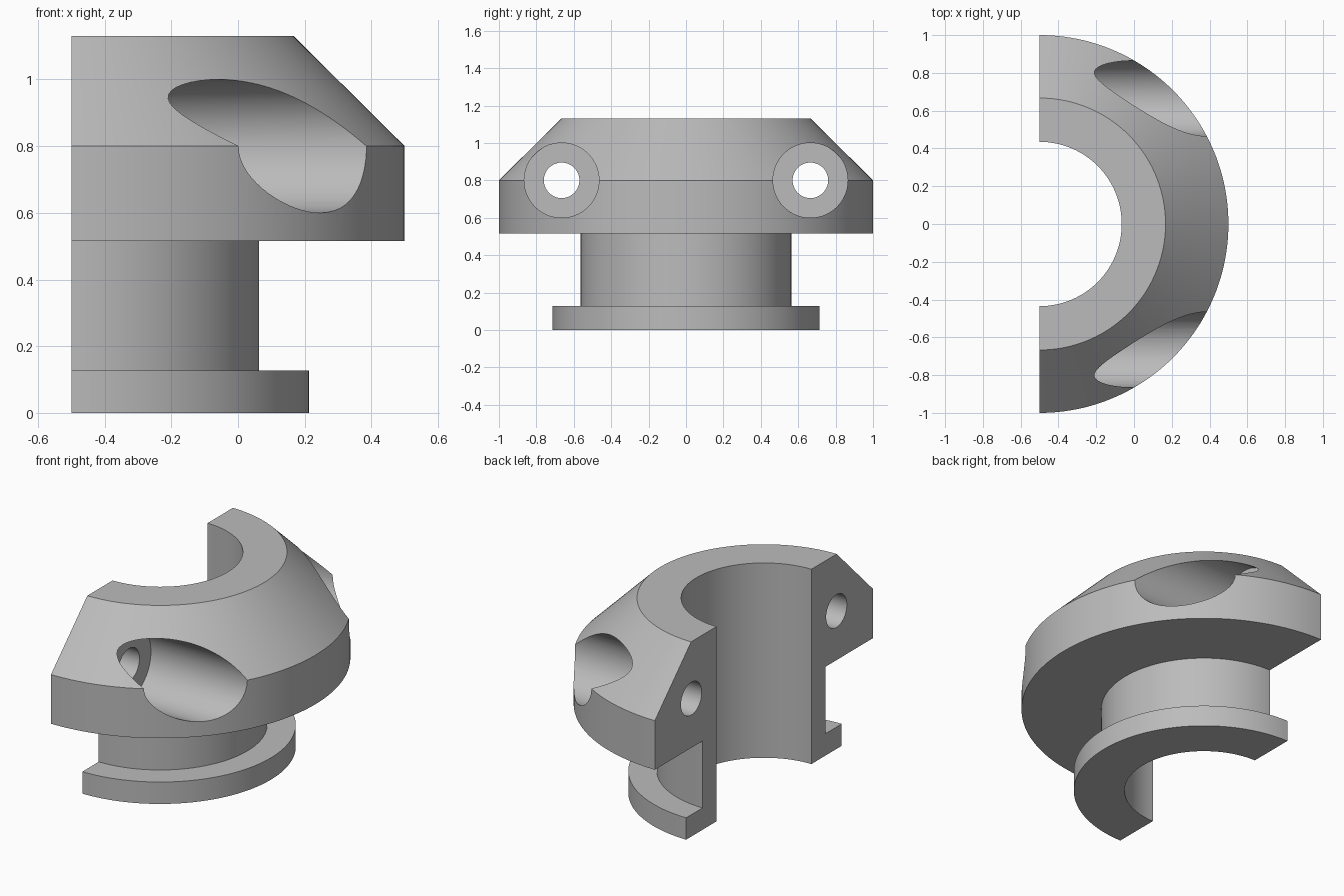
import bpy, bmesh, math
from mathutils import Vector

cube = bpy.data.objects.get("Cube")
if cube:
    bpy.data.objects.remove(cube, do_unlink=True)

AXIS_X = -0.5      # the half ring is turned about this vertical axis
BOLT_Y, BOLT_Z = 0.665, 0.8

grey = bpy.data.materials.new("plain grey")
grey.use_nodes = True
colour = (0.5, 0.5, 0.5, 1)
grey.diffuse_color = colour
grey.node_tree.nodes["Principled BSDF"].inputs["Base Color"].default_value = colour


def half_turn(name, profile, steps=96):
    """Closed (radius, z) profile swept half a turn, capped at both ends."""
    bm = bmesh.new()
    start = [bm.verts.new((AXIS_X, -r, z)) for r, z in profile]
    edges = [bm.edges.new((a, b)) for a, b in zip(start, start[1:] + start[:1])]
    swept = bmesh.ops.spin(bm, geom=start + edges, cent=(AXIS_X, 0, 0),
                           axis=(0, 0, 1), angle=math.pi, steps=steps)
    last_edges = [e for e in swept["geom_last"] if isinstance(e, bmesh.types.BMEdge)]
    bm.faces.new(start)
    bmesh.ops.contextual_create(bm, geom=last_edges)
    bmesh.ops.recalc_face_normals(bm, faces=bm.faces)
    mesh = bpy.data.meshes.new(name)
    bm.to_mesh(mesh)
    bm.free()
    obj = bpy.data.objects.new(name, mesh)
    bpy.context.collection.objects.link(obj)
    mesh.materials.append(grey)
    return obj


def bore(target, radius, x0, x1, y):
    """Cut a round hole running along x."""
    bpy.ops.mesh.primitive_cylinder_add(
        vertices=64, radius=radius, depth=x1 - x0,
        location=((x0 + x1) / 2, y, BOLT_Z), rotation=(0, math.pi / 2, 0))
    cutter = bpy.context.object
    cutter.hide_render = True
    cutter.data.materials.append(grey)
    mod = target.modifiers.new("bore", 'BOOLEAN')
    mod.operation, mod.solver, mod.object = 'DIFFERENCE', 'EXACT', cutter
    bpy.context.view_layer.objects.active = target
    bpy.ops.object.modifier_apply(modifier=mod.name)
    bpy.data.objects.remove(cutter, do_unlink=True)


# Body: foot flange, neck, wide rim and chamfered top around one straight bore
clamp = half_turn("clamp_half", [
    (0.435, 0), (0.713, 0), (0.713, 0.127), (0.563, 0.127), (0.563, 0.515),
    (1, 0.515), (1, 0.8), (0.667, 1.13), (0.435, 1.13)])

# Bolt holes with wide counterbores open to the outside
for side in (-1, 1):
    bore(clamp, 0.2, -0.233, 1, side * BOLT_Y)
    bore(clamp, 0.095, -0.8, 0.2, side * BOLT_Y)

# Smooth curved walls, crisp edges
bpy.ops.object.select_all(action='DESELECT')
clamp.select_set(True)
bpy.context.view_layer.objects.active = clamp
bpy.ops.object.shade_smooth_by_angle(angle=math.radians(30))
